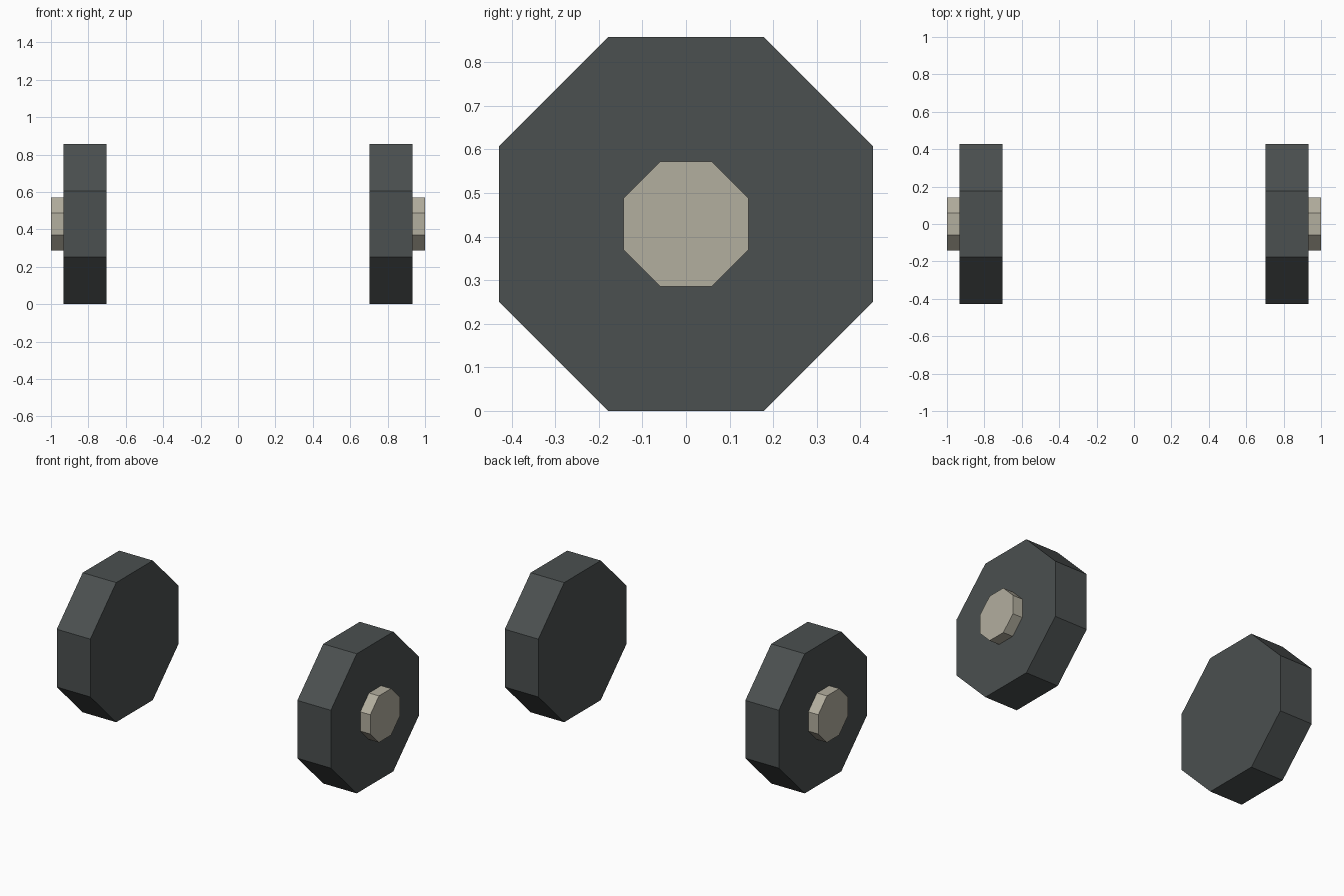
import bpy
import math

cube = bpy.data.objects.get("Cube")
if cube:
    bpy.data.objects.remove(cube, do_unlink=True)


def make_material(name, color):
    mat = bpy.data.materials.new(name)
    mat.use_nodes = True
    mat.diffuse_color = color
    mat.node_tree.nodes["Principled BSDF"].inputs["Base Color"].default_value = color
    return mat


rubber = make_material("dark rubber", (0.070, 0.080, 0.080, 1))
metal = make_material("warm grey metal", (0.450, 0.425, 0.345, 1))

SIDES = 8
AXLE_HEIGHT = 0.429


def octagon_disc(name, apothem, inner, outer, side, mat):
    """Flat-sided disc lying across the x axis, with a flat edge at the bottom."""
    bpy.ops.mesh.primitive_cylinder_add(
        vertices=SIDES,
        radius=apothem / math.cos(math.pi / SIDES),
        depth=outer - inner,
    )
    disc = bpy.context.object
    disc.name = name
    # Turn half a side so the flats face up and down, then lay the disc on x
    disc.rotation_euler = (0, math.pi / 2, 0)
    for v in disc.data.vertices:
        x, y = v.co.x, v.co.y
        c, s = math.cos(math.pi / SIDES), math.sin(math.pi / SIDES)
        v.co.x, v.co.y = c * x - s * y, s * x + c * y
    disc.location = (side * (inner + outer) / 2, 0, AXLE_HEIGHT)
    disc.data.materials.append(mat)
    return disc


# A matching pair of wheels, each with a hub cap on its outer face
for label, side in (("left", 1), ("right", -1)):
    octagon_disc(label + "_tire", AXLE_HEIGHT, 0.704, 0.932, side, rubber)
    octagon_disc(label + "_hub_cap", 0.143, 0.932, 1.0, side, metal)
